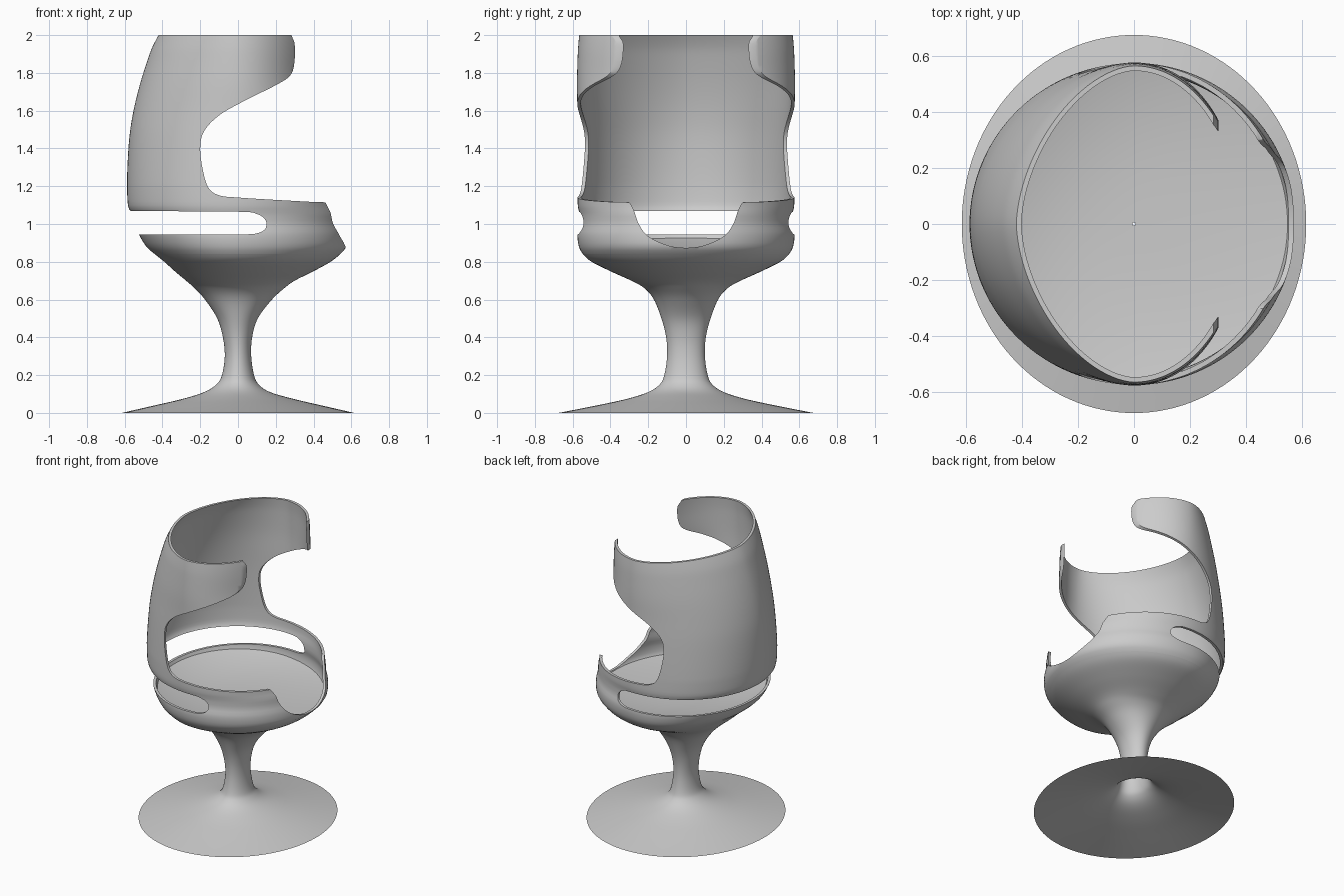
import bpy, bmesh, math

if "Cube" in bpy.data.objects:
    bpy.data.objects.remove(bpy.data.objects["Cube"])

SEG = 128
grey = bpy.data.materials.new("light grey")
grey.diffuse_color = (0.6, 0.6, 0.6, 1)
grey.use_nodes = True
grey.node_tree.nodes["Principled BSDF"].inputs["Base Color"].default_value = grey.diffuse_color


def smooth_path(pts, n=8):
    """Catmull-Rom through points of any dimension."""
    out = []
    for i in range(len(pts) - 1):
        p0, p1, p2 = pts[max(i - 1, 0)], pts[i], pts[i + 1]
        p3 = pts[min(i + 2, len(pts) - 1)]
        for k in range(n):
            t = k / n
            out.append(tuple(0.5 * (2 * b + (c - a) * t + (2 * a - 5 * b + 4 * c - d) * t * t
                                    + (3 * b - a - 3 * c + d) * t ** 3)
                             for a, b, c, d in zip(p0, p1, p2, p3)))
    return out + [tuple(pts[-1])]


# Body profile: height, front radius, back radius, side radius
PROFILE = smooth_path([
    (0, .615, .615, .675), (.04, .44, .44, .47), (.075, .29, .29, .31), (.11, .17, .18, .20),
    (.15, .11, .115, .14), (.20, .085, .085, .115), (.30, .07, .07, .10), (.40, .075, .08, .105),
    (.50, .105, .11, .13), (.60, .18, .175, .17), (.66, .245, .23, .22), (.70, .30, .275, .29),
    (.75, .40, .335, .40), (.80, .49, .39, .50), (.84, .54, .44, .545), (.88, .573, .485, .567),
    (.945, .575, .525, .575), (1.0, .563, .545, .563), (1.065, .558, .565, .565),
    (1.10, .545, .583, .573), (1.25, .53, .587, .575), (1.45, .49, .576, .575),
    (1.60, .44, .553, .575), (1.75, .40, .516, .577), (1.90, .395, .468, .573),
    (1.96, .393, .442, .569), (2.0, .39, .42, .565)], 6)


def radii(z):
    for a, b in zip(PROFILE, PROFILE[1:]):
        if z <= b[0] + 1e-6:
            t = (z - a[0]) / (b[0] - a[0])
            return [p + (q - p) * t for p, q in zip(a[1:], b[1:])]
    return PROFILE[-1][1:]


def point(theta, z, inset=0.0):
    """Point on the body; the upper back is slightly flatter at its corners."""
    f, b, s = (r - inset for r in radii(z))
    c, sn = math.cos(theta), math.sin(theta)
    if c >= 0:
        return (f * c, s * sn, z)
    n = 2 - 0.3 * min(max((z - 1.2) / 0.8, 0), 1)
    k = (abs(c) ** n + abs(sn) ** n) ** (-1 / n)
    return (b * c * k, s * sn * k, z)


def make_object(name, verts, faces, smooth=True):
    mesh = bpy.data.meshes.new(name)
    mesh.from_pydata(verts, [], faces)
    mesh.materials.append(grey)
    obj = bpy.data.objects.new(name, mesh)
    bpy.context.collection.objects.link(obj)
    if smooth:
        finish(obj)
    return obj


def finish(obj):
    bpy.ops.object.select_all(action='DESELECT')
    obj.select_set(True)
    bpy.context.view_layer.objects.active = obj
    bpy.ops.object.shade_smooth_by_angle(angle=math.radians(40))


def loft(name, rings, cyclic=False, smooth=True):
    verts = [v for ring in rings for v in ring]
    n, faces = len(rings), []
    for i in range(n if cyclic else n - 1):
        a, b = i * SEG, (i + 1) % n * SEG
        for j in range(SEG):
            k = (j + 1) % SEG
            faces.append((a + j, a + k, b + k, b + j))
    return make_object(name, verts, faces, smooth)


def prism(name, outline, to_3d, lo, hi):
    n = len(outline)
    verts = [to_3d(u, v, d) for d in (lo, hi) for u, v in outline]
    faces = [tuple(range(n)), tuple(range(2 * n - 1, n - 1, -1))]
    faces += [(i, i + n, (i + 1) % n + n, (i + 1) % n) for i in range(n)]
    obj = make_object(name, verts, faces, False)
    bm = bmesh.new()
    bm.from_mesh(obj.data)
    bmesh.ops.recalc_face_normals(bm, faces=bm.faces)
    bm.to_mesh(obj.data)
    bm.free()
    obj.hide_render = True
    return obj


def boolean(obj, cutter, operation):
    mod = obj.modifiers.new("cut", 'BOOLEAN')
    mod.object, mod.operation, mod.solver = cutter, operation, 'EXACT'
    bpy.context.view_layer.objects.active = obj
    bpy.ops.object.modifier_apply(modifier=mod.name)
    bpy.data.objects.remove(cutter)


ANGLES = [2 * math.pi * j / SEG for j in range(SEG)]


def ring(z, inset=0.0):
    return [point(a, z, inset) for a in ANGLES]


# Hollow pedestal, open at the bottom
loft("pedestal", [ring(p[0]) for p in PROFILE if p[0] <= .841])

# Thin wrap-around shell
levels = [.84 + 1.16 * i / 58 for i in range(59)]
shell = loft("shell", [ring(z) for z in levels] + [ring(z, .018) for z in reversed(levels)],
             cyclic=True, smooth=False)

# Side outline: arms, back, head wings and the slot running round the back
upper = smooth_path([(.75, 1.112), (.46, 1.115), (.3, 1.122), (0, 1.14), (-.1, 1.152),
                     (-.155, 1.19), (-.185, 1.28), (-.2, 1.4), (-.18, 1.49), (-.1, 1.575),
                     (.03, 1.65), (.2, 1.735), (.275, 1.785), (.298, 1.85), (.3, 1.95),
                     (.285, 1.995), (.27, 2.05)])
slot = smooth_path([(-.8, 1.068), (-.5, 1.068), (0, 1.065), (.1, 1.053), (.142, 1.025),
                    (.15, 1.0), (.142, .972), (.1, .951), (0, .945), (-.5, .945), (-.8, .945)])
outline = upper + [(-.8, 2.1)] + slot + [(-.8, .7), (.75, .7)]
boolean(shell, prism("side_cutter", outline, lambda u, v, d: (u, d, v), -1, 1), 'INTERSECT')

# Scoop at the front of the seat
half = [(.36, 1.2), (.315, 1.13), (.295, 1.108), (.275, 1.07), (.25, 1.0), (.2, .935),
        (.1, .888), (0, .874)]
scoop = smooth_path(half + [(-y, z) for y, z in half[-2::-1]])
boolean(shell, prism("scoop_cutter", scoop, lambda u, v, d: (d, u, v), .2, .9), 'DIFFERENCE')
finish(shell)

# Dished seat, falling towards the front lip
rings = []
for t in [1, .97, .93, .88, .8, .7, .6, .5, .4, .3, .2, .1, .01]:
    r = []
    for a in ANGLES:
        edge = .9 - .03 * math.cos(a)
        x, y, z = point(a, edge, .008)
        r.append((x * t, y * t, .85 + (edge - .85) * t ** 2.5))
    rings.append(r)
loft("seat", rings)
